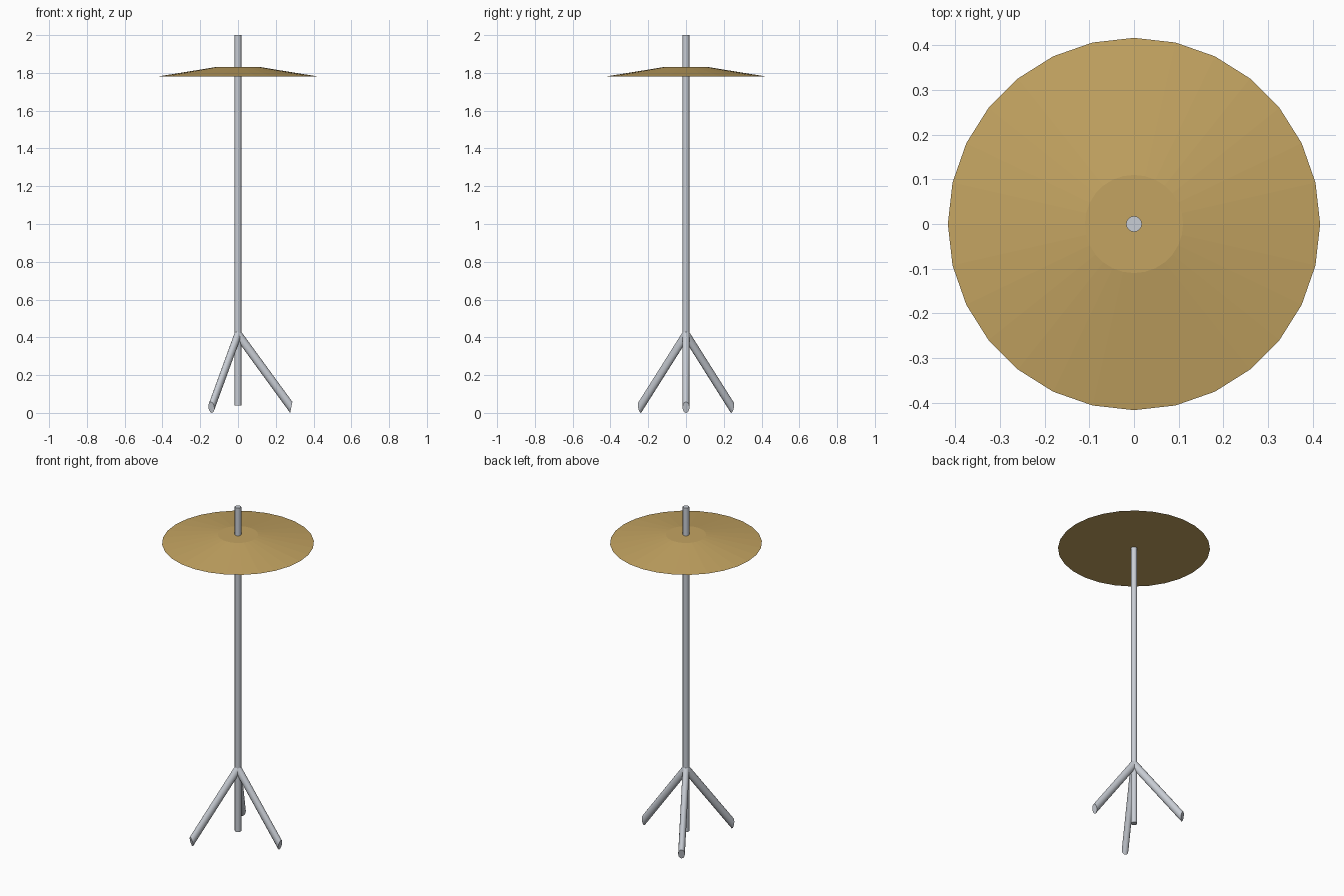
import bpy, bmesh, math
from mathutils import Vector

if "Cube" in bpy.data.objects:
    bpy.data.objects.remove(bpy.data.objects["Cube"])


def material(name, rgb):
    m = bpy.data.materials.new(name)
    m.diffuse_color = (*rgb, 1.0)
    m.use_nodes = True
    m.node_tree.nodes["Principled BSDF"].inputs["Base Color"].default_value = m.diffuse_color
    return m


steel = material("steel grey", (0.58, 0.61, 0.66))
brass = material("brass gold", (0.55, 0.37, 0.12))


def loft(name, rings, mat, smooth_angle=40):
    """Closed tube through rings of equal point count, capped at both ends."""
    bm = bmesh.new()
    loops = [[bm.verts.new(p) for p in ring] for ring in rings]
    n = len(loops[0])
    for a, b in zip(loops, loops[1:]):
        for i in range(n):
            j = (i + 1) % n
            bm.faces.new((a[i], a[j], b[j], b[i]))
    bm.faces.new(loops[0][::-1])
    bm.faces.new(loops[-1])
    bmesh.ops.recalc_face_normals(bm, faces=bm.faces)
    me = bpy.data.meshes.new(name)
    bm.to_mesh(me)
    bm.free()
    me.materials.append(mat)
    ob = bpy.data.objects.new(name, me)
    bpy.context.collection.objects.link(ob)
    bpy.ops.object.select_all(action='DESELECT')
    ob.select_set(True)
    bpy.context.view_layer.objects.active = ob
    if smooth_angle:
        bpy.ops.object.shade_smooth_by_angle(angle=math.radians(smooth_angle))
    return ob


def ring(centre, u, v, n):
    """Ellipse of n points spanned by the half axes u and v."""
    c, u, v = Vector(centre), Vector(u), Vector(v)
    return [c + u * math.cos(2 * math.pi * i / n) + v * math.sin(2 * math.pi * i / n)
            for i in range(n)]


def disc(r, z, n):
    return ring((0, 0, z), (r, 0, 0), (0, r, 0), n)


# Upright pole
loft("pole", [disc(0.018, 0.04, 12), disc(0.018, 2.0, 12)], steel)

# Cymbal plate: shallow frustum with a flat underside
loft("cymbal", [disc(0.417, 1.782, 28), disc(0.11, 1.832, 28)], brass, 0)

# Three splayed legs with steep end cuts
for k in range(3):
    a = 2 * math.pi * k / 3
    out = Vector((math.cos(a), math.sin(a), 0))
    side = Vector((-math.sin(a), math.cos(a), 0)) * 0.0185
    up = out * 0.006 + Vector((0, 0, 0.029))
    loft(f"leg_{k + 1}",
         [ring((0, 0, 0.416), up, side, 12),
          ring(out * 0.282 + Vector((0, 0, 0.029)), up, side, 12)], steel)
